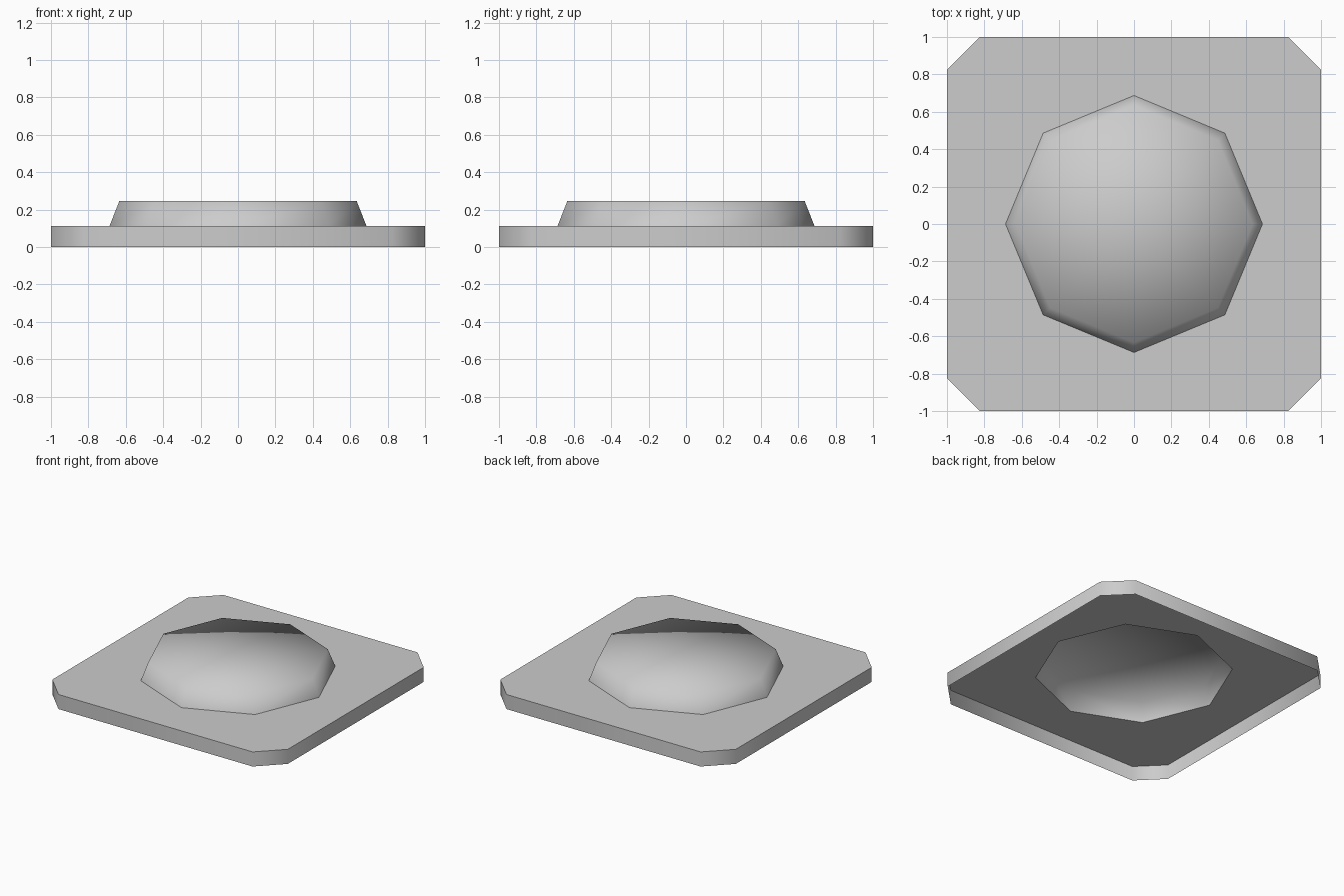
import bpy, bmesh
from math import sin, cos, pi

cube = bpy.data.objects.get("Cube")
if cube:
    bpy.data.objects.remove(cube, do_unlink=True)

GREY = (0.604, 0.604, 0.604, 1)
mat = bpy.data.materials.new("plain grey")
mat.use_nodes = True
mat.diffuse_color = GREY
mat.node_tree.nodes["Principled BSDF"].inputs["Base Color"].default_value = GREY

PLATE_TOP, CAP_TOP = 0.112, 0.247
BASE_R, CAP_R = 0.687, 0.634
CORNER = 0.824


def octagon(radius):
    return [(radius * cos(i * pi / 4), radius * sin(i * pi / 4)) for i in range(8)]


def ring(bm, points, z):
    return [bm.verts.new((x, y, z)) for x, y in points]


def bridge(bm, a, b):
    """Quads between two rings of equal length, facing out when b is above a."""
    for i in range(len(a)):
        j = (i + 1) % len(a)
        bm.faces.new((a[i], a[j], b[j], b[i]))


def finish(bm, name, angle):
    mesh = bpy.data.meshes.new(name)
    bm.to_mesh(mesh)
    bm.free()
    mesh.materials.append(mat)
    obj = bpy.data.objects.new(name, mesh)
    bpy.context.collection.objects.link(obj)
    bpy.ops.object.select_all(action="DESELECT")
    obj.select_set(True)
    bpy.context.view_layer.objects.active = obj
    bpy.ops.object.shade_smooth_by_angle(angle=angle)


# Square plate with cut corners: open underneath, with an octagonal hole
bm = bmesh.new()
quarter = [(1, -CORNER), (1, CORNER)]
outline = []
for _ in range(4):
    outline += quarter
    quarter = [(-y, x) for x, y in quarter]
bottom = ring(bm, outline, 0)
top = ring(bm, outline, PLATE_TOP)
bridge(bm, bottom, top)
# Start the hole half a step back so each corner meets its nearest hole vertex
hole = octagon(BASE_R)
inner = ring(bm, hole, PLATE_TOP)
bridge(bm, top, inner)
finish(bm, "base_plate", pi / 3)

# Low tapered cap, hollow below and smoothly shaded over its rim
bm = bmesh.new()
foot = ring(bm, octagon(BASE_R), PLATE_TOP)
rim = ring(bm, octagon(CAP_R), CAP_TOP)
bridge(bm, foot, rim)
centre = bm.verts.new((0, 0, CAP_TOP))
for i in range(8):
    bm.faces.new((rim[i], rim[(i + 1) % 8], centre))
finish(bm, "raised_cap", pi * 0.45)
